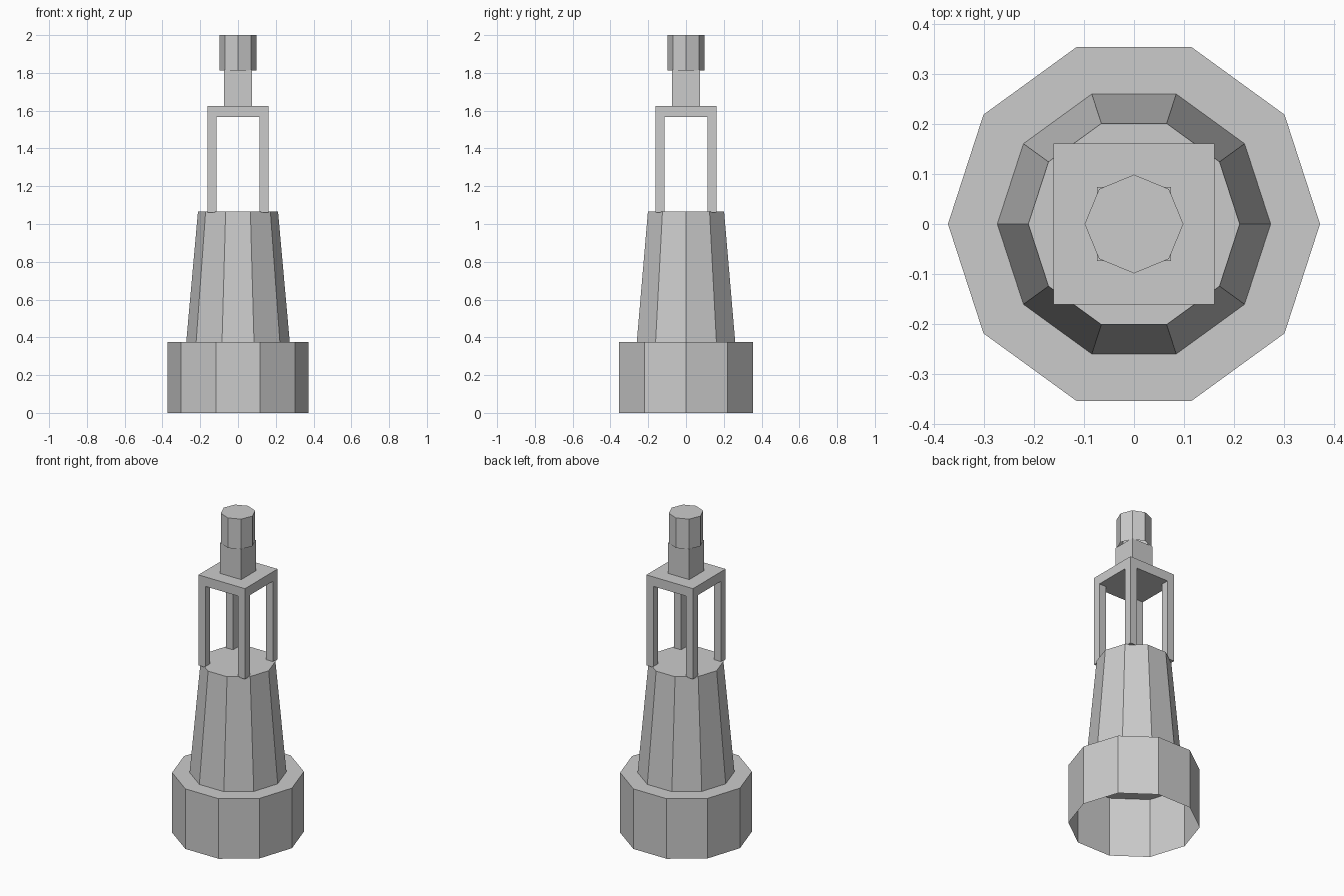
import bpy
import bmesh
from math import cos, sin, tau

cube = bpy.data.objects.get("Cube")
if cube:
    bpy.data.objects.remove(cube, do_unlink=True)

# One plain grey for the whole buoy
grey = bpy.data.materials.new("plain_grey")
grey.use_nodes = True
colour = (0.6, 0.6, 0.6, 1)
grey.diffuse_color = colour
grey.node_tree.nodes["Principled BSDF"].inputs["Base Color"].default_value = colour


def finish(name, bm):
    mesh = bpy.data.meshes.new(name)
    bm.to_mesh(mesh)
    bm.free()
    mesh.materials.append(grey)
    obj = bpy.data.objects.new(name, mesh)
    bpy.context.collection.objects.link(obj)
    return obj


def open_drum(name, sides, r_low, r_high, z_low, z_high):
    """Faceted drum with a closed top and an open underside."""
    bm = bmesh.new()
    low, high = [
        [bm.verts.new((r * cos(tau * i / sides), r * sin(tau * i / sides), z))
         for i in range(sides)]
        for r, z in ((r_low, z_low), (r_high, z_high))]
    for i in range(sides):
        j = (i + 1) % sides
        bm.faces.new((low[i], low[j], high[j], high[i]))
    bm.faces.new(high)
    return finish(name, bm)


def box(name, x, y, half, z_low, z_high):
    """Square block given its centre, half width and height range."""
    bm = bmesh.new()
    bmesh.ops.create_cube(bm, size=1)
    for v in bm.verts:
        v.co.x = x + v.co.x * 2 * half
        v.co.y = y + v.co.y * 2 * half
        v.co.z = z_high if v.co.z > 0 else z_low
    return finish(name, bm)


# Float and tapered tower
open_drum("float_base", 10, 0.373, 0.373, 0, 0.375)
open_drum("tapered_tower", 10, 0.274, 0.212, 0.375, 1.065)

# Open cage: four corner posts under a square plate
for side, sx in (("left", 1), ("right", -1)):
    for end, sy in (("front", -1), ("back", 1)):
        box(f"cage_post_{end}_{side}", sx * 0.137, sy * 0.137, 0.024, 1.06, 1.566)
box("cage_top_plate", 0, 0, 0.161, 1.566, 1.625)

# Neck and lantern
box("lantern_neck", 0, 0, 0.074, 1.625, 1.815)
open_drum("lantern", 8, 0.099, 0.099, 1.812, 2)
